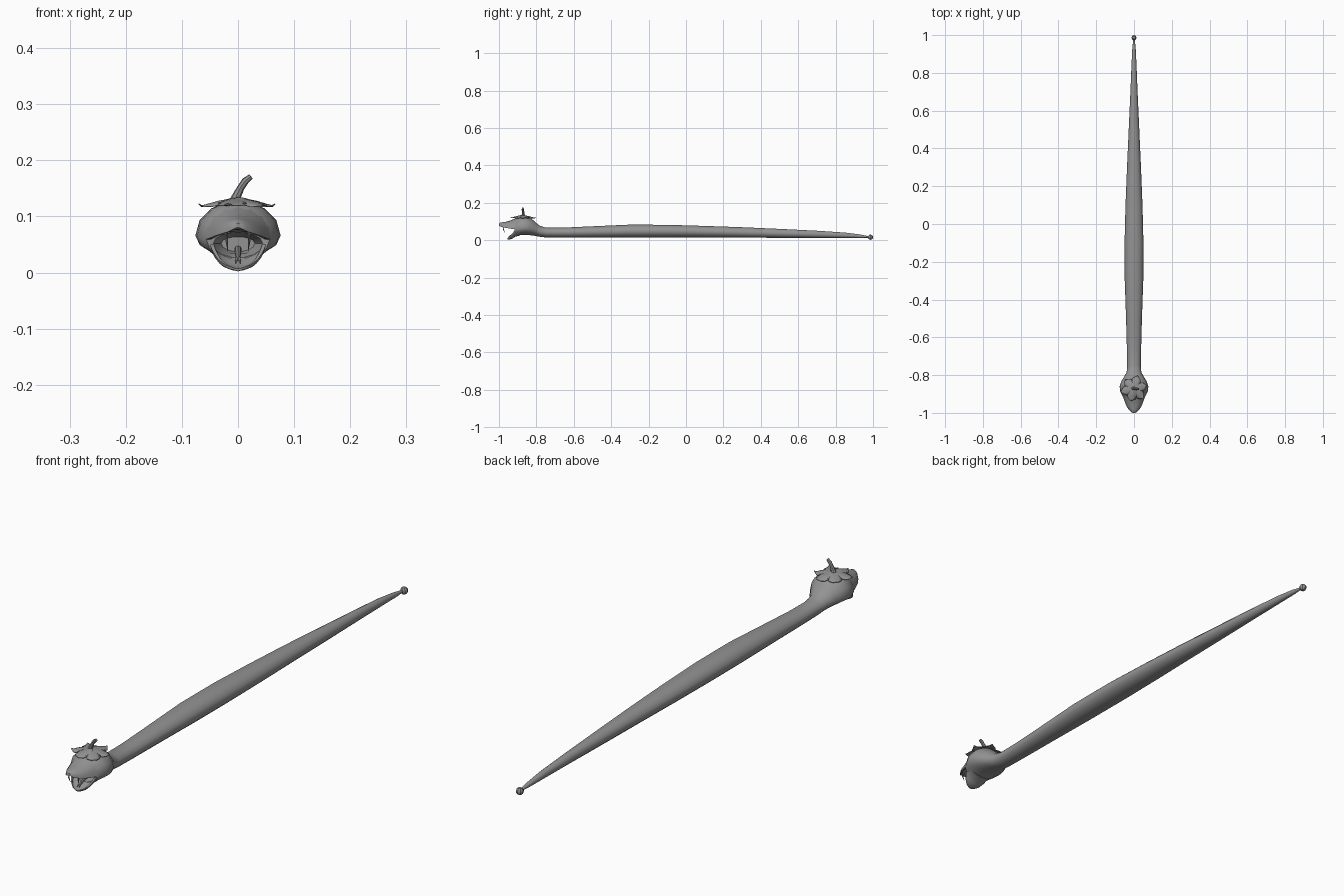
import bpy, bmesh, math
from mathutils import Vector

grey = bpy.data.materials.new("dark_grey")
grey.diffuse_color = (0.29, 0.29, 0.29, 1)


def finish(name, bm, angle=40):
    bmesh.ops.recalc_face_normals(bm, faces=bm.faces)
    mesh = bpy.data.meshes.new(name)
    bm.to_mesh(mesh)
    bm.free()
    mesh.materials.append(grey)
    ob = bpy.data.objects.new(name, mesh)
    bpy.context.collection.objects.link(ob)
    bpy.ops.object.select_all(action='DESELECT')
    ob.select_set(True)
    bpy.context.view_layer.objects.active = ob
    bpy.ops.object.shade_smooth_by_angle(angle=math.radians(angle))
    return ob


def loft(name, rings, angle=40):
    bm = bmesh.new()
    loops = [[bm.verts.new(p) for p in ring] for ring in rings]
    n = len(loops[0])
    for a, b in zip(loops, loops[1:]):
        for i in range(n):
            bm.faces.new((a[i], a[(i + 1) % n], b[(i + 1) % n], b[i]))
    bm.faces.new(loops[0])
    bm.faces.new(loops[-1])
    return finish(name, bm, angle)


def oval(y, w, mid, up, down, n=14):
    pts = []
    for i in range(n):
        a = math.tau * i / n
        s = math.sin(a)
        pts.append((w * math.cos(a), y, mid + s * (up if s > 0 else down)))
    return pts


def arch(y, w, rim, outer, inner, n=8):
    pts = []
    for k in range(n + 1):
        a = math.pi * k / n
        pts.append((w * math.cos(a), y, rim + outer * math.sin(a)))
    for k in range(n + 1):
        a = math.pi * (1 - k / n)
        pts.append((w * 0.86 * math.cos(a), y, rim + inner * math.sin(a)))
    return pts


def tube(name, pts, radii, n=8):
    rings = []
    for i, p in enumerate(pts):
        d = Vector(pts[min(i + 1, len(pts) - 1)]) - Vector(pts[max(i - 1, 0)])
        q = d.to_track_quat('Z', 'Y')
        rings.append([Vector(p) + q @ Vector((radii[i] * math.cos(math.tau * k / n),
                                              radii[i] * math.sin(math.tau * k / n), 0))
                      for k in range(n)])
    return loft(name, rings)


# Long tapering body with the back of the skull and the throat pocket
body = [(0.98, 0.004, 0.017, 0.004, 0.004), (0.93, 0.009, 0.021, 0.010, 0.009),
        (0.85, 0.013, 0.026, 0.015, 0.014), (0.7, 0.019, 0.031, 0.020, 0.019),
        (0.5, 0.028, 0.036, 0.025, 0.024), (0.3, 0.037, 0.041, 0.029, 0.028),
        (0.1, 0.045, 0.045, 0.032, 0.032), (-0.1, 0.050, 0.048, 0.035, 0.035),
        (-0.3, 0.049, 0.048, 0.036, 0.035), (-0.5, 0.042, 0.044, 0.031, 0.031),
        (-0.65, 0.038, 0.041, 0.027, 0.028), (-0.75, 0.036, 0.041, 0.027, 0.027),
        (-0.785, 0.039, 0.046, 0.033, 0.028), (-0.81, 0.053, 0.057, 0.046, 0.034),
        (-0.835, 0.068, 0.064, 0.059, 0.038), (-0.86, 0.076, 0.066, 0.062, 0.038),
        (-0.885, 0.073, 0.064, 0.064, 0.038), (-0.905, 0.064, 0.060, 0.062, 0.037),
        (-0.918, 0.056, 0.058, 0.054, 0.036), (-0.916, 0.044, 0.052, 0.020, 0.026),
        (-0.87, 0.030, 0.052, 0.012, 0.015)]
loft("body_and_skull", [oval(*r) for r in body])

# Jaws with hollow mouth sides
upper = [(-0.89, 0.069, 0.058, 0.066, 0.014), (-0.915, 0.058, 0.059, 0.056, 0.013),
         (-0.935, 0.051, 0.061, 0.046, 0.012), (-0.96, 0.042, 0.065, 0.034, 0.010),
         (-0.98, 0.030, 0.069, 0.027, 0.007), (-0.994, 0.017, 0.073, 0.020, 0.004),
         (-1.0, 0.007, 0.078, 0.010, 0.002)]
loft("upper_jaw", [arch(*r) for r in upper])
lower = [(-0.89, 0.065, 0.058, -0.034, -0.024), (-0.915, 0.051, 0.052, -0.034, -0.026),
         (-0.927, 0.045, 0.038, -0.029, -0.022), (-0.94, 0.036, 0.024, -0.020, -0.014),
         (-0.95, 0.023, 0.014, -0.011, -0.006), (-0.955, 0.010, 0.009, -0.006, -0.002)]
loft("lower_jaw", [arch(*r) for r in lower])

# Fangs and tongue
for s, side in ((-1, "left"), (1, "right")):
    tube("fang_" + side, [(s * 0.020, -0.972, 0.077), (s * 0.020, -0.976, 0.058),
                          (s * 0.018, -0.969, 0.038)], [0.004, 0.0028, 0.0005], 6)
    tube("tongue_tip_" + side, [(0, -0.932, 0.026), (s * 0.003, -0.943, 0.022),
                                (s * 0.004, -0.949, 0.016)], [0.004, 0.003, 0.001], 6)
tube("tongue", [(0, -0.87, 0.042), (0, -0.90, 0.037), (0, -0.92, 0.031), (0, -0.937, 0.024)],
     [0.006, 0.006, 0.005, 0.004], 8)

# Leafy crown of curled sepals in two tiers
centre = Vector((0, -0.872, 0.127))


def leaf(name, turn, length, width, lift):
    shape = [(0.0, 0.3, 0.004), (0.25, 0.75, 0.004), (0.5, 1.0, 0.001),
             (0.75, 0.8, -0.004), (0.92, 0.3, -0.007), (1.0, 0.04, -0.004)]
    bm = bmesh.new()
    rows = []
    for t, w, z in shape:
        row = []
        for u in (-1, -0.5, 0, 0.5, 1):
            r, c = t * length, u * w * width / 2
            row.append(bm.verts.new((centre.x + r * math.cos(turn) - c * math.sin(turn),
                                     centre.y + r * math.sin(turn) + c * math.cos(turn),
                                     centre.z + lift + z - 0.006 * u * u * w)))
        rows.append(row)
    for a, b in zip(rows, rows[1:]):
        for i in range(4):
            bm.faces.new((a[i], a[i + 1], b[i + 1], b[i]))
    ob = finish(name, bm)
    ob.modifiers.new("thickness", 'SOLIDIFY').thickness = 0.0015


for i in range(6):
    a = math.tau * i / 6 + 0.25
    leaf("leaf_outer_%d" % i, a, 0.068 + 0.004 * (i % 2), 0.054, 0.0)
    leaf("leaf_inner_%d" % i, a + math.pi / 6, 0.048, 0.036, 0.002)

# Bent stem
tube("stem", [(-0.006, -0.87, 0.124), (-0.002, -0.87, 0.137), (0.005, -0.871, 0.151),
              (0.013, -0.872, 0.163), (0.023, -0.873, 0.171)],
     [0.011, 0.008, 0.0065, 0.0065, 0.005], 8)

# Ball on the tail tip
bm = bmesh.new()
bmesh.ops.create_uvsphere(bm, u_segments=8, v_segments=6, radius=0.014)
bmesh.ops.translate(bm, verts=bm.verts, vec=(0, 0.986, 0.016))
finish("tail_ball", bm, 30)
